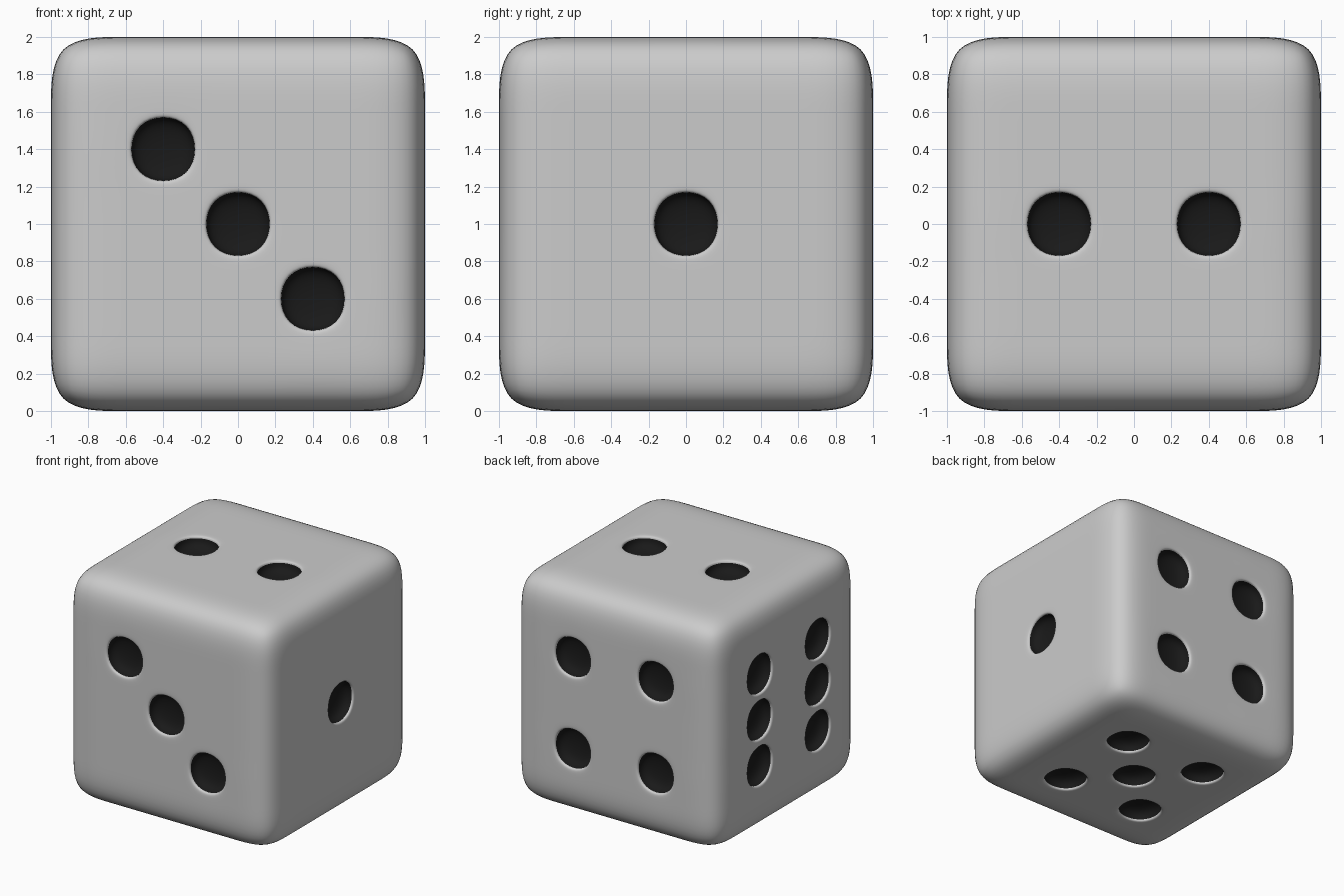
import bpy, bmesh
from mathutils import Vector

if "Cube" in bpy.data.objects:
    bpy.data.objects.remove(bpy.data.objects["Cube"])

P = 0.4  # pip spacing = one cell of the 5x5 face grid

# pip positions on each face, as unit-cube directions (x, y, z)
pips = [(-P, -1, P), (0, -1, 0), (P, -1, -P),                        # front: three
        (1, 0, 0),                                                   # right: one
        (-P, 0, 1), (P, 0, 1)]                                       # top: two
pips += [(a, 1, b) for a in (-P, P) for b in (-P, P)]                # back: four
pips += [(0, 0, -1)] + [(a, b, -1) for a in (-P, P) for b in (-P, P)]  # bottom: five
pips += [(-1, a, b) for a in (-P, P) for b in (-P, 0, P)]            # left: six

# die body: gridded cube
bm = bmesh.new()
bmesh.ops.create_cube(bm, size=2)
bmesh.ops.subdivide_edges(bm, edges=bm.edges[:], cuts=4, use_grid_fill=True)

# pips: inset the chosen cells, then push them in and paint them black
cells = [min(bm.faces, key=lambda f: (f.calc_center_median() - Vector(p)).length)
         for p in pips]
bmesh.ops.inset_individual(bm, faces=cells, thickness=0.018, use_even_offset=True)
walls = bmesh.ops.inset_individual(bm, faces=cells, thickness=0.0, depth=-0.12)["faces"]
for f in set(cells) | set(walls):
    f.material_index = 1
for f in bm.faces:
    f.smooth = True
bmesh.ops.translate(bm, verts=bm.verts[:], vec=(0, 0, 1))

mesh = bpy.data.meshes.new("die")
bm.to_mesh(mesh)
bm.free()
die = bpy.data.objects.new("die", mesh)
bpy.context.collection.objects.link(die)

# colours
body = bpy.data.materials.new("body_grey")
body.diffuse_color = (0.8, 0.8, 0.8, 1)
body.use_nodes = True
body.node_tree.nodes["Principled BSDF"].inputs["Base Color"].default_value = body.diffuse_color
black = bpy.data.materials.new("pip_black")
black.diffuse_color = (0.01, 0.01, 0.01, 1)
black.use_nodes = True
black.node_tree.nodes["Principled BSDF"].inputs["Base Color"].default_value = black.diffuse_color
mesh.materials.append(body)
mesh.materials.append(black)

# rounding
sub = die.modifiers.new("round", 'SUBSURF')
sub.levels = sub.render_levels = 3
